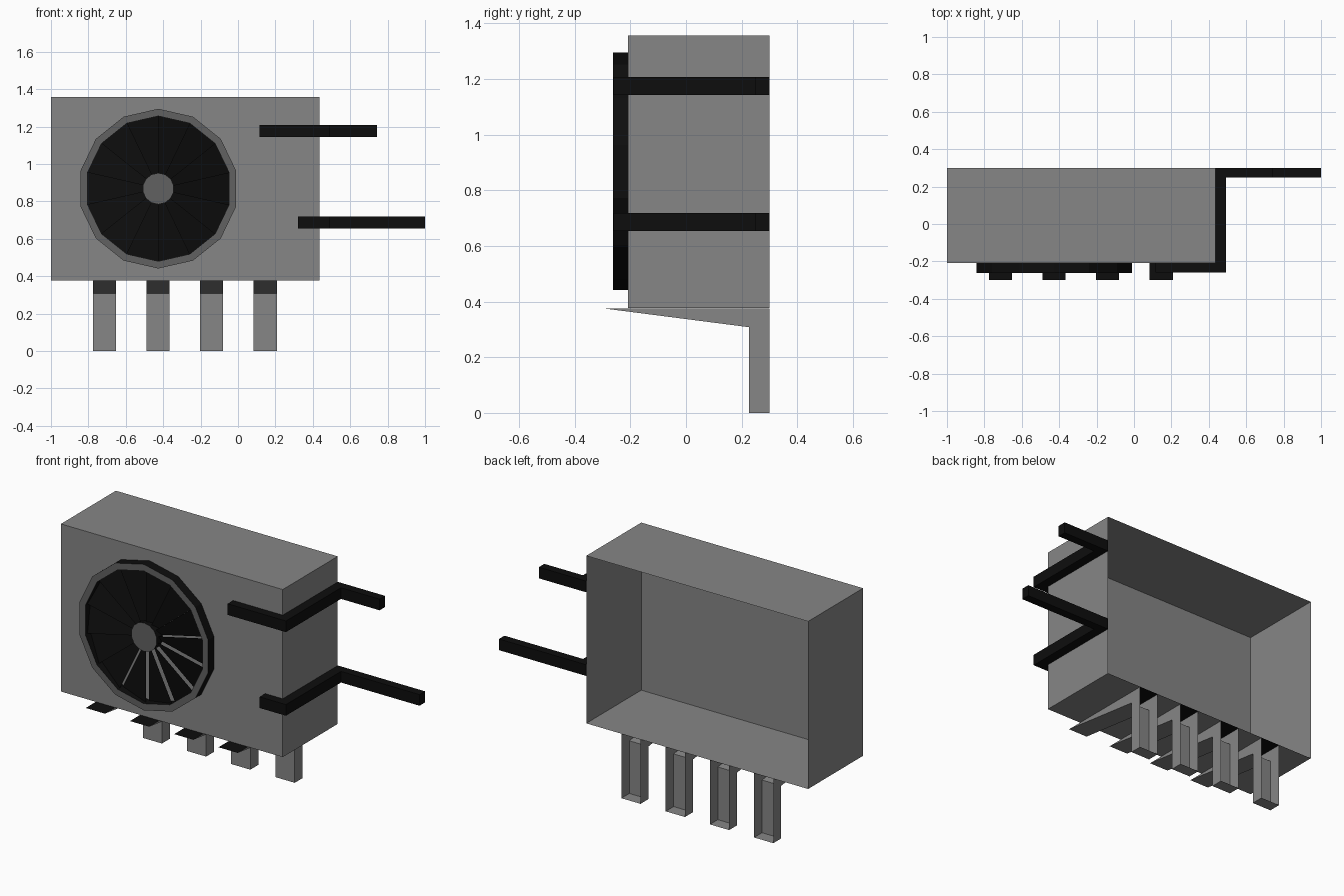
import bpy, bmesh, math

if "Cube" in bpy.data.objects:
    bpy.data.objects.remove(bpy.data.objects["Cube"])

# Three finishes: body grey, darker fan grey, near black
mats = []
for label, v in (("grey", 0.24), ("fan_grey", 0.12), ("dark", 0.004)):
    m = bpy.data.materials.new(label)
    m.diffuse_color = (v, v, v, 1)
    m.use_nodes = True
    m.node_tree.nodes["Principled BSDF"].inputs["Base Color"].default_value = m.diffuse_color
    mats.append(m)
GREY, FAN, DARK = range(3)


def make(name, verts, faces, finish=lambda i: GREY, recalc=True):
    """Flat shaded mesh; finish gives the material of each face."""
    me = bpy.data.meshes.new(name)
    me.from_pydata(verts, [], faces)
    for m in mats:
        me.materials.append(m)
    for p in me.polygons:
        p.material_index = finish(p.index)
    if recalc:
        bm = bmesh.new()
        bm.from_mesh(me)
        bmesh.ops.recalc_face_normals(bm, faces=bm.faces)
        bm.to_mesh(me)
        bm.free()
    ob = bpy.data.objects.new(name, me)
    bpy.context.collection.objects.link(ob)
    return ob


# Housing: box open at the back
x0, x1, y0, y1, z0, z1 = -1.0, 0.435, -0.208, 0.3, 0.377, 1.357
make("housing",
     [(x, y, z) for y in (y0, y1) for x, z in ((x0, z0), (x1, z0), (x1, z1), (x0, z1))],
     [(0, 1, 2, 3)] + [(i, i + 4, (i + 1) % 4 + 4, (i + 1) % 4) for i in range(4)])

# Fan: 14-sided ring, hub and pitched blades
N, CX, CZ = 14, -0.426, 0.868
R_OUT, R_IN, R_HUB = 0.427, 0.388, 0.084


def at(r, i, y):
    a = math.pi / 2 + 2 * math.pi * i / N
    return (CX + r * math.cos(a), y, CZ + r * math.sin(a))


def lathe(name, profile, dark_bands, cap=False):
    verts = [at(r, i, y) for r, y in profile for i in range(N)]
    faces = [(b * N + i, b * N + (i + 1) % N, (b + 1) * N + (i + 1) % N, (b + 1) * N + i)
             for b in range(len(profile) - 1) for i in range(N)]
    if cap:
        faces.append(tuple(range((len(profile) - 1) * N, len(profile) * N)))
    return make(name, verts, faces, lambda i: DARK if i // N in dark_bands else FAN)


lathe("fan_ring", [(R_OUT, y0), (R_OUT, -0.262), (R_IN, -0.262), (R_IN, y0)], (0, 2))
lathe("fan_hub", [(R_HUB, y0), (R_HUB, -0.26)], (0,), cap=True)

verts, faces = [], []
for i in range(N):
    k = len(verts)
    verts += [at(R_HUB, i, -0.215), at(R_IN, i, -0.215),
              at(R_IN, i + 1, -0.242), at(R_HUB, i + 1, -0.242)]
    faces.append((k, k + 1, k + 2, k + 3))
make("fan_blades", verts, faces, lambda i: DARK, recalc=False)

# Pipes: square section wrapped round the front, side and back
for name, xs, xe, zb in (("upper_pipe", 0.115, 0.742, 1.143), ("lower_pipe", 0.322, 1.0, 0.654)):
    xi, yi = x1 + 0.001, y0 - 0.001
    plan = [(xs, -0.26), (0.492, -0.26), (0.492, 0.249), (xe, 0.249),
            (xe, y1), (xi, y1), (xi, yi), (xs, yi)]
    n = len(plan)
    make(name, [(x, y, z) for z in (zb, zb + 0.065) for x, y in plan],
         [tuple(range(n)), tuple(range(n, 2 * n))] +
         [(i, (i + 1) % n, (i + 1) % n + n, i + n) for i in range(n)],
         lambda i: DARK)

# Wall brackets: tapered arm and leg, hollow at the back
side = [(-0.3, 0.376), (0.227, 0.308), (0.227, 0.0), (y1, 0.0), (y1, 0.376)]
for j, xa in enumerate((-0.775, -0.489, -0.203, 0.084)):
    make(f"bracket_{j + 1}",
         [(x, y, z) for x in (xa, xa + 0.124) for y, z in side],
         [(0, 1, 4), (1, 2, 3, 4), (5, 6, 9), (6, 7, 8, 9),
          (0, 1, 6, 5), (1, 2, 7, 6), (2, 3, 8, 7), (4, 0, 5, 9)],
         lambda i: DARK if i == 7 else GREY)
